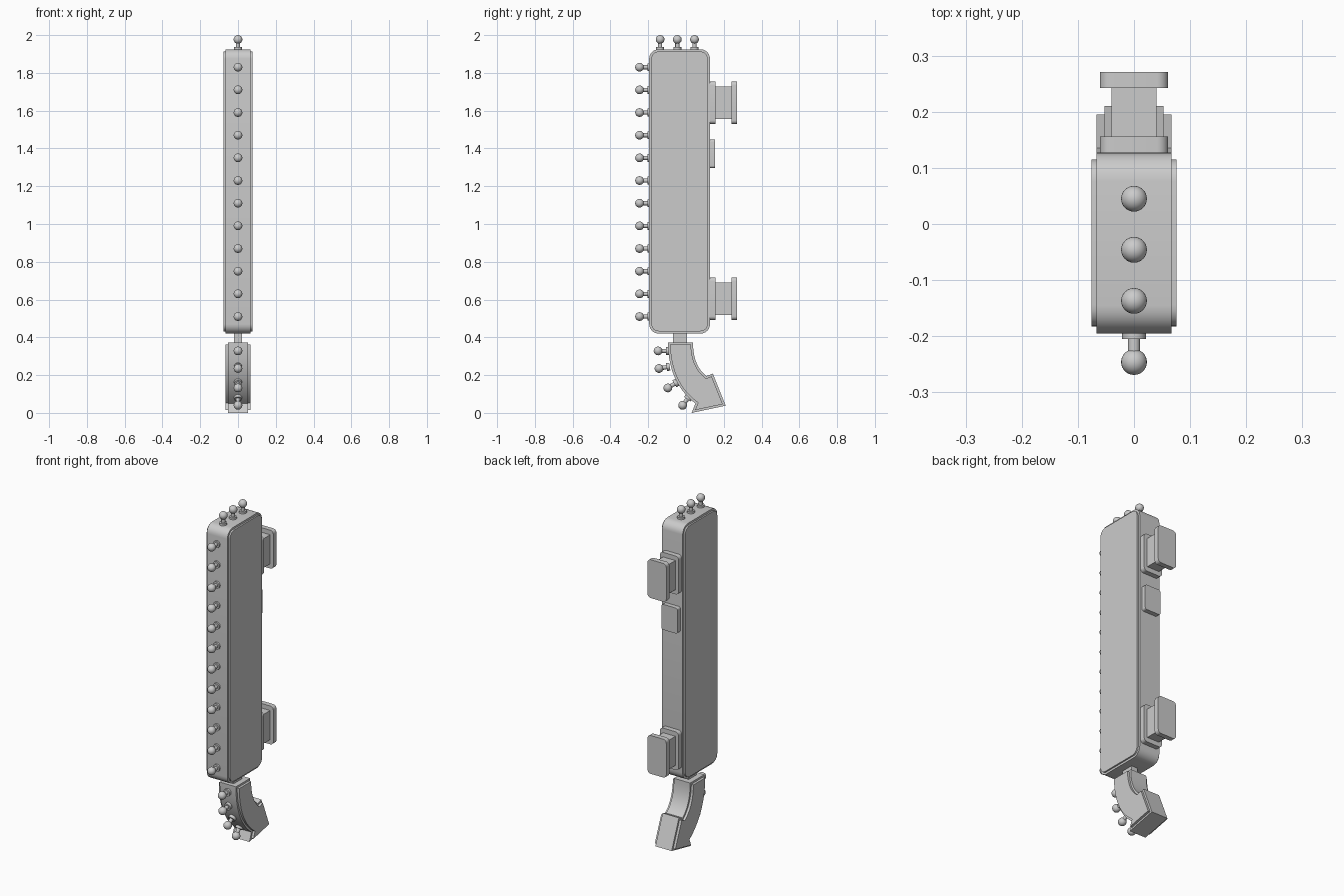
import bpy, bmesh, math
from mathutils import Matrix, Vector

if "Cube" in bpy.data.objects:
    bpy.data.objects.remove(bpy.data.objects["Cube"])


def finish(name, bm, angle=35):
    bmesh.ops.recalc_face_normals(bm, faces=bm.faces)
    me = bpy.data.meshes.new(name)
    bm.to_mesh(me)
    bm.free()
    ob = bpy.data.objects.new(name, me)
    bpy.context.collection.objects.link(ob)
    bpy.ops.object.select_all(action='DESELECT')
    ob.select_set(True)
    bpy.context.view_layer.objects.active = ob
    bpy.ops.object.shade_smooth_by_angle(angle=math.radians(angle))
    return ob


def rounded_rect(a0, a1, b0, b1, r, n=6):
    pts = []
    corners = [(a1 - r, b1 - r), (a0 + r, b1 - r), (a0 + r, b0 + r), (a1 - r, b0 + r)]
    for k, (ca, cb) in enumerate(corners):
        for i in range(n + 1):
            t = math.radians(90 * (k + i / n))
            pts.append((ca + r * math.cos(t), cb + r * math.sin(t)))
    return pts


def prism(name, pts, lo, hi, axis, rim=0, raised=0):
    """Extrude a profile along x or y; optionally add an inset raised panel on both caps."""
    bm = bmesh.new()
    place = (lambda p, d: (d, p[0], p[1])) if axis == 'x' else (lambda p, d: (p[0], d, p[1]))
    rings = [[bm.verts.new(place(p, d)) for p in pts] for d in (lo, hi)]
    caps = [bm.faces.new(r) for r in rings]
    n = len(pts)
    for i in range(n):
        j = (i + 1) % n
        bm.faces.new((rings[0][i], rings[0][j], rings[1][j], rings[1][i]))
    bmesh.ops.recalc_face_normals(bm, faces=bm.faces)
    if rim:
        for f in caps:
            bmesh.ops.inset_individual(bm, faces=[f], thickness=rim, use_even_offset=True)
            out = bmesh.ops.extrude_face_region(bm, geom=[f])
            nv = [v for v in out['geom'] if isinstance(v, bmesh.types.BMVert)]
            side = 1 if nv[0].co.x > 0 else -1
            bmesh.ops.translate(bm, verts=nv, vec=(side * raised, 0, 0))
            if f.is_valid:
                bmesh.ops.delete(bm, geom=[f], context='FACES_ONLY')
    return finish(name, bm)


def bulb(name, centre, direction):
    """Ball on a stem with a flange; direction points out of the surface."""
    d = Vector(direction).normalized()
    rot = d.to_track_quat('Z', 'Y').to_matrix().to_4x4()
    base = Matrix.Translation(centre) @ rot
    bm = bmesh.new()
    bmesh.ops.create_uvsphere(bm, u_segments=24, v_segments=14, radius=0.023, matrix=base)
    for r, z0, z1 in ((0.011, -0.055, -0.012), (0.021, -0.058, -0.041)):
        bmesh.ops.create_cone(bm, cap_ends=True, segments=20, radius1=r, radius2=r, depth=z1 - z0,
                              matrix=base @ Matrix.Translation((0, 0, (z0 + z1) / 2)))
    finish(name, bm)


def bezier(a, b, c, n):
    return [tuple((1 - t) ** 2 * a[k] + 2 * t * (1 - t) * b[k] + t * t * c[k] for k in (0, 1))
            for t in (i / n for i in range(n + 1))]


# Main sign box with raised side panels
prism("sign_body", rounded_rect(-0.195, 0.127, 0.42, 1.925, 0.05), -0.067, 0.067, 'x', 0.012, 0.009)

# Bulbs along the front edge and the top
for i in range(12):
    bulb(f"front_bulb_{i + 1}", (0, -0.246, 1.83 - 0.12 * i), (0, -1, 0))
for i in range(3):
    bulb(f"top_bulb_{i + 1}", (0, -0.137 + 0.091 * i, 1.977), (0, 0, 1))

# Wall brackets on the back
for label, z in (("upper", 1.642), ("lower", 0.605)):
    plate = rounded_rect(-0.061, 0.061, z - 0.113, z + 0.113, 0.02)
    prism(label + "_bracket_inner_plate", plate, 0.115, 0.156, 'y')
    prism(label + "_bracket_neck", [(-0.04, z - 0.086), (0.04, z - 0.086), (0.04, z + 0.086), (-0.04, z + 0.086)],
          0.15, 0.25, 'y')
    prism(label + "_bracket_wall_plate", plate, 0.242, 0.271, 'y')

# Small junction box on the back
prism("junction_box", rounded_rect(-0.052, 0.052, 1.297, 1.447, 0.012), 0.115, 0.154, 'y')

# Connector between sign and arrow
prism("arrow_connector", [(-0.07, 0.36), (0.005, 0.36), (0.005, 0.43), (-0.07, 0.43)], -0.021, 0.021, 'x')

# Curved arrow with raised side panels
outer = bezier((-0.095, 0.373), (-0.095, 0.16), (0.05, 0.05), 14)
inner = bezier((0.108, 0.195), (0.037, 0.25), (0.037, 0.373), 12)
head = [(0.03, 0.0), (0.21, 0.038), (0.142, 0.208)]
prism("curved_arrow", outer + head + inner, -0.053, 0.053, 'x', 0.011, 0.014)

# Bulbs along the outside of the arrow
for i, (y, z, a) in enumerate(((-0.148, 0.328, 0), (-0.143, 0.235, 10), (-0.096, 0.132, 32), (-0.018, 0.04, 53))):
    t = math.radians(a)
    bulb(f"arrow_bulb_{i + 1}", (0, y, z), (0, -math.cos(t), -math.sin(t)))
